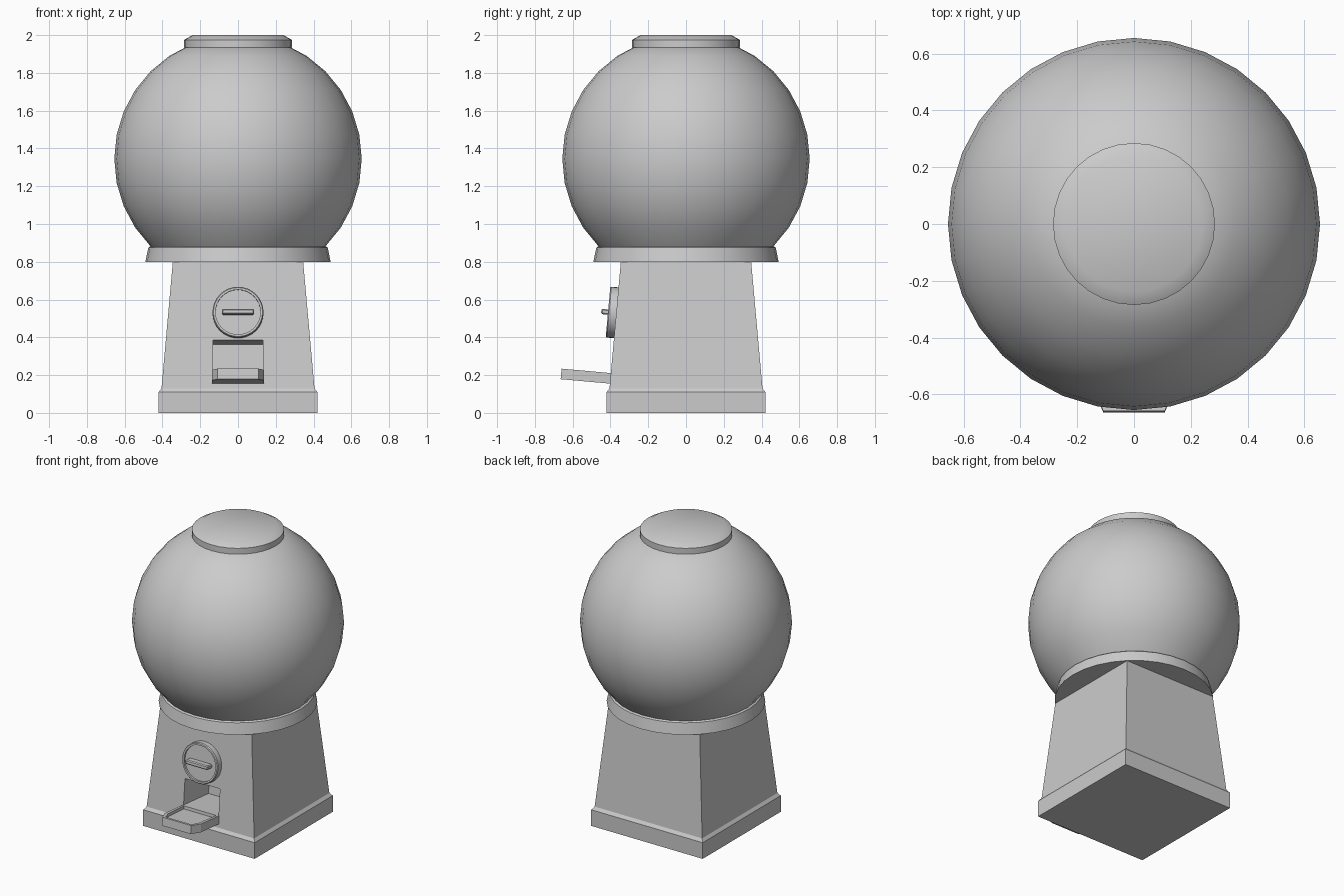
import bpy, bmesh
from math import sin, cos, radians, pi, atan
from mathutils import Matrix, Vector

if "Cube" in bpy.data.objects:
    bpy.data.objects.remove(bpy.data.objects["Cube"])

# front panel lean: half-width 0.405 at z 0.13 -> 0.345 at z 0.80
SLOPE = 0.06 / 0.67


def on_panel(z):
    """Frame on the leaning front panel: x right, -y outward, z up the panel."""
    y = -0.405 + SLOPE * (z - 0.13)
    return Matrix.Translation((0, y, z)) @ Matrix.Rotation(-atan(SLOPE), 4, 'X')


def finish(name, bm, matrix=None, smooth=None):
    bmesh.ops.recalc_face_normals(bm, faces=bm.faces)
    if matrix:
        bm.transform(matrix)
    mesh = bpy.data.meshes.new(name)
    bm.to_mesh(mesh)
    bm.free()
    obj = bpy.data.objects.new(name, mesh)
    bpy.context.collection.objects.link(obj)
    if smooth:
        bpy.ops.object.select_all(action='DESELECT')
        obj.select_set(True)
        bpy.context.view_layer.objects.active = obj
        bpy.ops.object.shade_smooth_by_angle(angle=radians(smooth))
    return obj


def stack(name, profile, sides, turn=0.0, matrix=None, smooth=None):
    """Rings of (radius, height) joined by quads, capped at both ends."""
    bm = bmesh.new()
    rings = [[bm.verts.new((r * cos(turn + 2 * pi * i / sides),
                            r * sin(turn + 2 * pi * i / sides), z))
              for i in range(sides)] for r, z in profile]
    for a, b in zip(rings, rings[1:]):
        for i in range(sides):
            j = (i + 1) % sides
            bm.faces.new((a[i], a[j], b[j], b[i]))
    bm.faces.new(rings[0])
    bm.faces.new(rings[-1])
    return finish(name, bm, matrix, smooth)


def box(name, size, centre, matrix, bevel=0.0):
    bm = bmesh.new()
    bmesh.ops.create_cube(bm, size=1.0, matrix=Matrix.Translation(centre)
                          @ Matrix.Diagonal((*size, 1)))
    if bevel:
        bmesh.ops.bevel(bm, geom=bm.edges[:], offset=bevel, segments=1, affect='EDGES')
    return finish(name, bm, matrix)


# square tapered body with plinth
ROOT2 = 2 ** 0.5
body = stack("body", [(h * ROOT2, z) for h, z in
                      [(0.42, 0), (0.42, 0.11), (0.405, 0.13), (0.345, 0.80)]],
             4, turn=pi / 4)

# chute opening cut into the front panel
chute = on_panel(0.155)
cutter = box("chute_cutter", (0.264, 0.37, 0.175), (0, 0.085, 0.1435), chute)
cutter.hide_render = True
cutter.hide_set(True)
cut = body.modifiers.new("chute", 'BOOLEAN')
cut.operation = 'DIFFERENCE'
cut.solver = 'EXACT'
cut.object = cutter

# dispensing tray: chamfered plate with a recessed top
bm = bmesh.new()
outline = [(0.137, 0.005), (0.137, -0.195), (0.108, -0.262),
           (-0.108, -0.262), (-0.137, -0.195), (-0.137, 0.005)]
base = bm.faces.new([bm.verts.new((x, y, 0)) for x, y in outline])
lifted = bmesh.ops.extrude_face_region(bm, geom=[base])["geom"]
bmesh.ops.translate(bm, vec=(0, 0, 0.056),
                    verts=[g for g in lifted if isinstance(g, bmesh.types.BMVert)])
bmesh.ops.recalc_face_normals(bm, faces=bm.faces)
top = max(bm.faces, key=lambda f: f.calc_center_median().z)
bmesh.ops.inset_individual(bm, faces=[top], thickness=0.022)
top = min((f for f in bm.faces if f.calc_center_median().z > 0.05),
          key=lambda f: abs(f.calc_center_median().x) + abs(f.calc_center_median().y + 0.12))
inner = bmesh.ops.extrude_discrete_faces(bm, faces=[top])["faces"][0]
bmesh.ops.translate(bm, vec=(0, 0, -0.02), verts=inner.verts[:])
finish("dispensing_tray", bm, chute)

# coin dial and turning handle
dial = on_panel(0.53)
outward = dial @ Matrix.Rotation(pi / 2, 4, 'X')
stack("coin_dial", [(0.135, -0.005), (0.135, 0.038), (0.130, 0.044),
                    (0.119, 0.044), (0.119, 0.030)], 32, matrix=outward, smooth=30)
box("dial_handle", (0.17, 0.052, 0.028), (0, -0.054, 0), dial, bevel=0.006)

# collar under the globe
stack("collar", [(0.49, 0.80), (0.475, 0.875), (0.465, 0.882)], 32, smooth=30)

# globe
globe = [(0.655 * cos(radians(a * 11.25)), 1.345 + 0.655 * sin(radians(a * 11.25)))
         for a in range(-4, 7)]
stack("globe", globe, 32, smooth=30)

# lid
stack("lid", [(0.285, 1.935), (0.285, 1.975), (0.24, 2.0)], 32, smooth=30)
